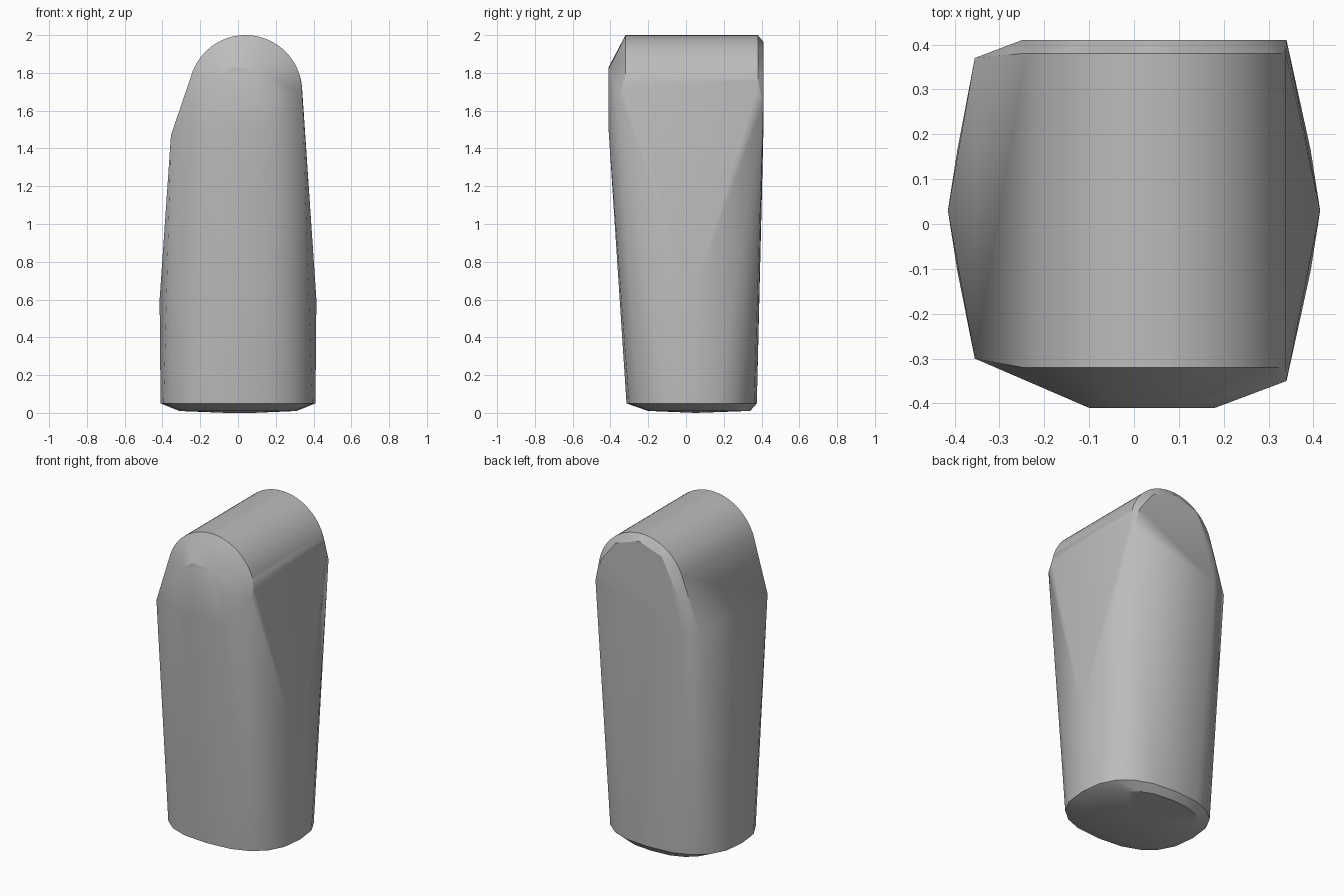
import bpy, bmesh
from math import sin, cos, pi, copysign, radians

cube = bpy.data.objects.get("Cube")
if cube:
    bpy.data.objects.remove(cube, do_unlink=True)

# One plain grey for the whole body
grey = bpy.data.materials.new("plain_grey")
grey.use_nodes = True
tone = (0.5, 0.5, 0.5, 1)
grey.diffuse_color = tone
grey.node_tree.nodes["Principled BSDF"].inputs["Base Color"].default_value = tone


def oval(rx, ry, cy, z, count=20, power=0.8):
    """Slightly squared oval ring for the foot."""
    ring = []
    for i in range(count):
        c, s = cos(2 * pi * i / count), sin(2 * pi * i / count)
        ring.append((rx * copysign(abs(c) ** power, c),
                     cy + ry * copysign(abs(s) ** power, s), z))
    return ring


points = []

# Foot: rounded rim and a flat, slightly smaller sole
points += oval(0.41, 0.345, 0.03, 0.05)
points += oval(0.31, 0.27, 0.07, 0.01)
points += [(-0.06, 0.05, 0), (0.08, 0.05, 0)]

# Side ridges
for side in (-1, 1):
    points += [(side * 0.415, 0.03, 0.6), (side * 0.41, 0.03, 0.06)]

# Rounded crown running front to back
for i in range(33):
    a = radians(164) * i / 32
    x, z = 0.04 + 0.3 * cos(a), 1.7 + 0.3 * sin(a)
    points += [(x, -0.32, z), (x, 0.38, z)]

# Shoulders: straight on the left, sloping on the right
points += [(0.34, -0.35, 1.68), (0.34, 0.41, 1.64)]
points += [(-0.355, -0.30, 1.47), (-0.355, 0.37, 1.47)]

# Front bulge
points += [(-0.10, -0.41, 1.78), (-0.03, -0.41, 1.83), (0.10, -0.41, 1.82),
           (0.18, -0.41, 1.68), (0.18, -0.41, 1.5), (-0.10, -0.41, 1.5)]

# Back panel with a narrow bevel under the crown
points += [(-0.25, 0.41, 1.66), (-0.12, 0.41, 1.91), (0.04, 0.41, 1.965),
           (0.20, 0.41, 1.91), (0.30, 0.41, 1.78), (-0.25, 0.41, 1.5)]

bm = bmesh.new()
for p in points:
    bm.verts.new(p)
hull = bmesh.ops.convex_hull(bm, input=bm.verts[:])
inside = {g for g in hull["geom_interior"] + hull["geom_unused"]
          if isinstance(g, bmesh.types.BMVert)}
bmesh.ops.delete(bm, geom=list(inside), context='VERTS')
bmesh.ops.dissolve_limit(bm, angle_limit=radians(0.5), verts=bm.verts[:], edges=bm.edges[:])
bmesh.ops.recalc_face_normals(bm, faces=bm.faces[:])

mesh = bpy.data.meshes.new("rounded_block")
bm.to_mesh(mesh)
bm.free()
mesh.materials.append(grey)
body = bpy.data.objects.new("rounded_block", mesh)
bpy.context.collection.objects.link(body)

# Smooth shading with crisp edges
bpy.ops.object.select_all(action='DESELECT')
body.select_set(True)
bpy.context.view_layer.objects.active = body
bpy.ops.object.shade_smooth_by_angle(angle=radians(25))
